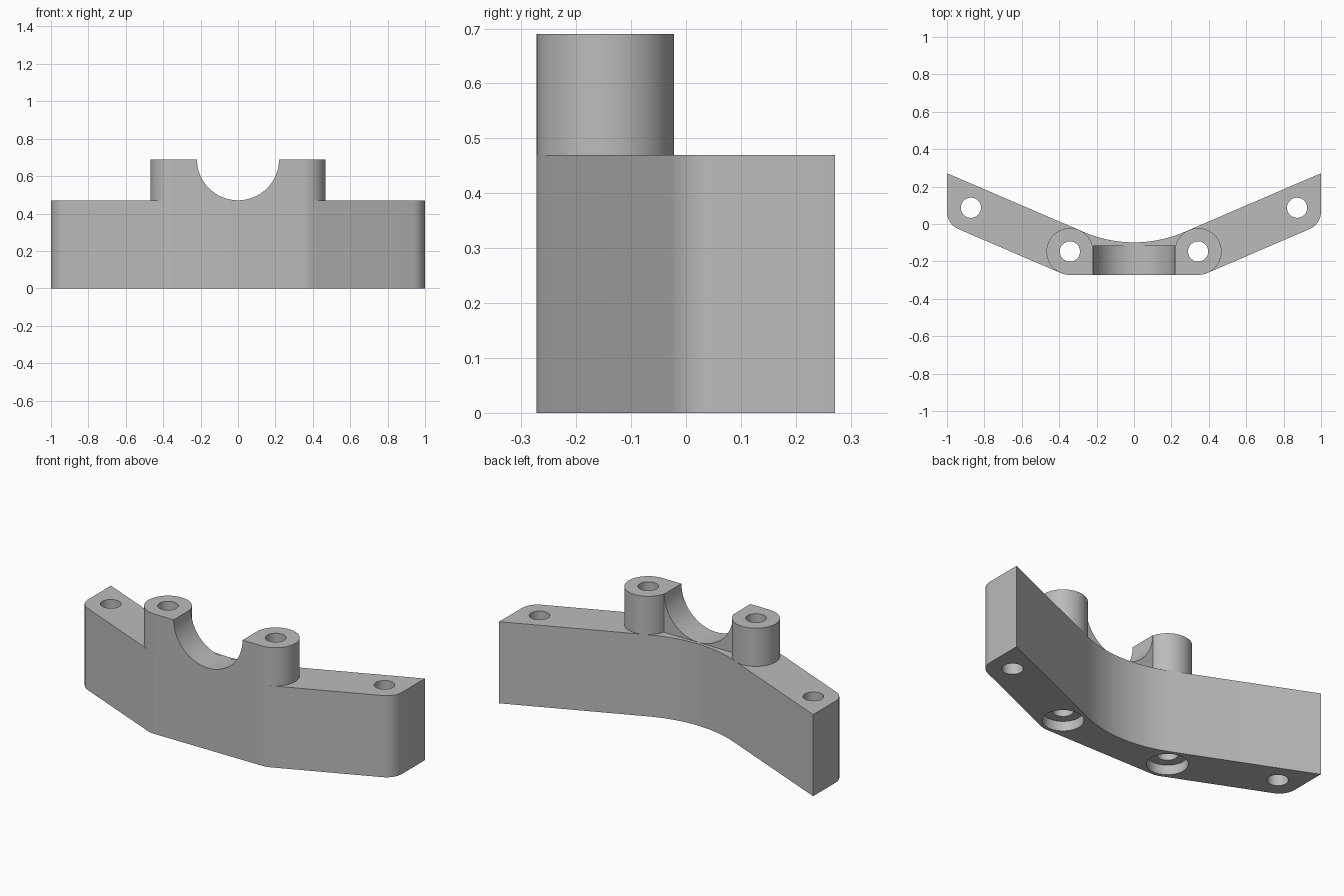
import bpy
import bmesh
from math import sin, cos, atan, pi, radians, asin
from mathutils import Matrix

if "Cube" in bpy.data.objects:
    bpy.data.objects.remove(bpy.data.objects["Cube"])

BODY_TOP, BOSS_TOP = 0.47, 0.69
BOSS_X, BOSS_Y, BOSS_R = 0.343, -0.147, 0.125
END_X, END_Y = 0.872, 0.087
HOLE_R, BORE_R, BORE_DEPTH = 0.054, 0.105, 0.055
FRONT = BOSS_Y - BOSS_R
SLOPE = 0.43
TILT = atan(SLOPE)

grey = bpy.data.materials.new("plain grey")
grey.use_nodes = True
grey.diffuse_color = (0.5, 0.5, 0.5, 1)
grey.node_tree.nodes["Principled BSDF"].inputs["Base Color"].default_value = (0.5, 0.5, 0.5, 1)


def arc(cx, cy, r, start, end, steps):
    """Points on an arc, angles in radians."""
    angles = [start + (end - start) * i / steps for i in range(steps + 1)]
    return [(cx + r * cos(a), cy + r * sin(a)) for a in angles]


def mirrored(half):
    """Close a half outline running from front centre to back centre."""
    return half + [(-x, y) for x, y in reversed(half) if x > 1e-5]


def add_object(name, bm):
    bmesh.ops.recalc_face_normals(bm, faces=bm.faces)
    mesh = bpy.data.meshes.new(name)
    bm.to_mesh(mesh)
    bm.free()
    mesh.materials.append(grey)
    obj = bpy.data.objects.new(name, mesh)
    bpy.context.collection.objects.link(obj)
    return obj


def prism(name, outline, z0, z1):
    bm = bmesh.new()
    base = bm.faces.new([bm.verts.new((x, y, z0)) for x, y in outline])
    top = bmesh.ops.extrude_face_region(bm, geom=[base])["geom"]
    verts = [v for v in top if isinstance(v, bmesh.types.BMVert)]
    bmesh.ops.translate(bm, verts=verts, vec=(0, 0, z1 - z0))
    return add_object(name, bm)


def rod(name, r, x, y, z0, z1):
    return prism(name, arc(x, y, r, 0, 2 * pi, 64)[:-1], z0, z1)


def cut(obj, cutters):
    for cutter in cutters:
        cutter.hide_render = True
        mod = obj.modifiers.new("cut", "BOOLEAN")
        mod.operation, mod.solver, mod.object = "DIFFERENCE", "EXACT", cutter
    graph = bpy.context.evaluated_depsgraph_get()
    mesh = bpy.data.meshes.new_from_object(obj.evaluated_get(graph))
    obj.modifiers.clear()
    obj.data = mesh


# Bent bracket body: rounded front corners, rounded ends, curved back
end_r = 0.1
front_tangent_y = BOSS_Y - BOSS_R * cos(TILT)
front_tangent_x = BOSS_X + BOSS_R * sin(TILT)
corner_y = front_tangent_y + SLOPE * (1 - front_tangent_x)
end_cy = corner_y + end_r / cos(TILT) - SLOPE * end_r
back_r = 0.68
back_zero = BOSS_Y + BOSS_R / cos(TILT) - SLOPE * BOSS_X
back_cy = back_zero + back_r / cos(TILT)

half = arc(BOSS_X, BOSS_Y, BOSS_R, -pi / 2, -pi / 2 + TILT, 6)
half += arc(1 - end_r, end_cy, end_r, -pi / 2 + TILT, 0, 14)
half += [(1, back_zero + SLOPE)]
half += arc(0, back_cy, back_r, -pi / 2 + TILT, -pi / 2, 16)
body = prism("bracket_body", mirrored(half), 0, BODY_TOP)

# Saddle: two round bosses joined by a straight web
web_back = -0.115
meet = pi - asin((web_back - BOSS_Y) / BOSS_R)
half = arc(BOSS_X, BOSS_Y, BOSS_R, -pi / 2, meet, 48)
saddle = prism("saddle_bosses", mirrored(half), BODY_TOP, BOSS_TOP)

# Cutters: half-round cradle, screw holes and counterbores
cradle = rod("cradle_cutter", 0.2195, 0, 0, -1, 1)
cradle.data.transform(Matrix.Translation((0, 0, BOSS_TOP)) @ Matrix.Rotation(radians(90), 4, "X"))
boss_holes, end_holes, bores = [], [], []
for side in (-1, 1):
    boss_holes.append(rod("boss_hole_cutter", HOLE_R, side * BOSS_X, BOSS_Y, -0.1, 1))
    end_holes.append(rod("end_hole_cutter", HOLE_R, side * END_X, END_Y, -0.1, 1))
    bores.append(rod("counterbore_cutter", BORE_R, side * BOSS_X, BOSS_Y, -0.1, BORE_DEPTH))

cut(body, bores + boss_holes + end_holes)
cut(saddle, [cradle] + boss_holes)
for cutter in [cradle] + boss_holes + end_holes + bores:
    bpy.data.objects.remove(cutter)

# Open the hidden underside of the saddle where it rests on the body
bm = bmesh.new()
bm.from_mesh(saddle.data)
under = [f for f in bm.faces if f.normal.z < -0.9 and f.calc_center_median().z < BODY_TOP + 0.01]
bmesh.ops.delete(bm, geom=under, context="FACES")
bm.to_mesh(saddle.data)
bm.free()

# Smooth curved walls, crisp edges
for obj in bpy.context.selected_objects:
    obj.select_set(False)
for obj in (body, saddle):
    obj.select_set(True)
bpy.context.view_layer.objects.active = body
bpy.ops.object.shade_smooth_by_angle(angle=radians(30))
